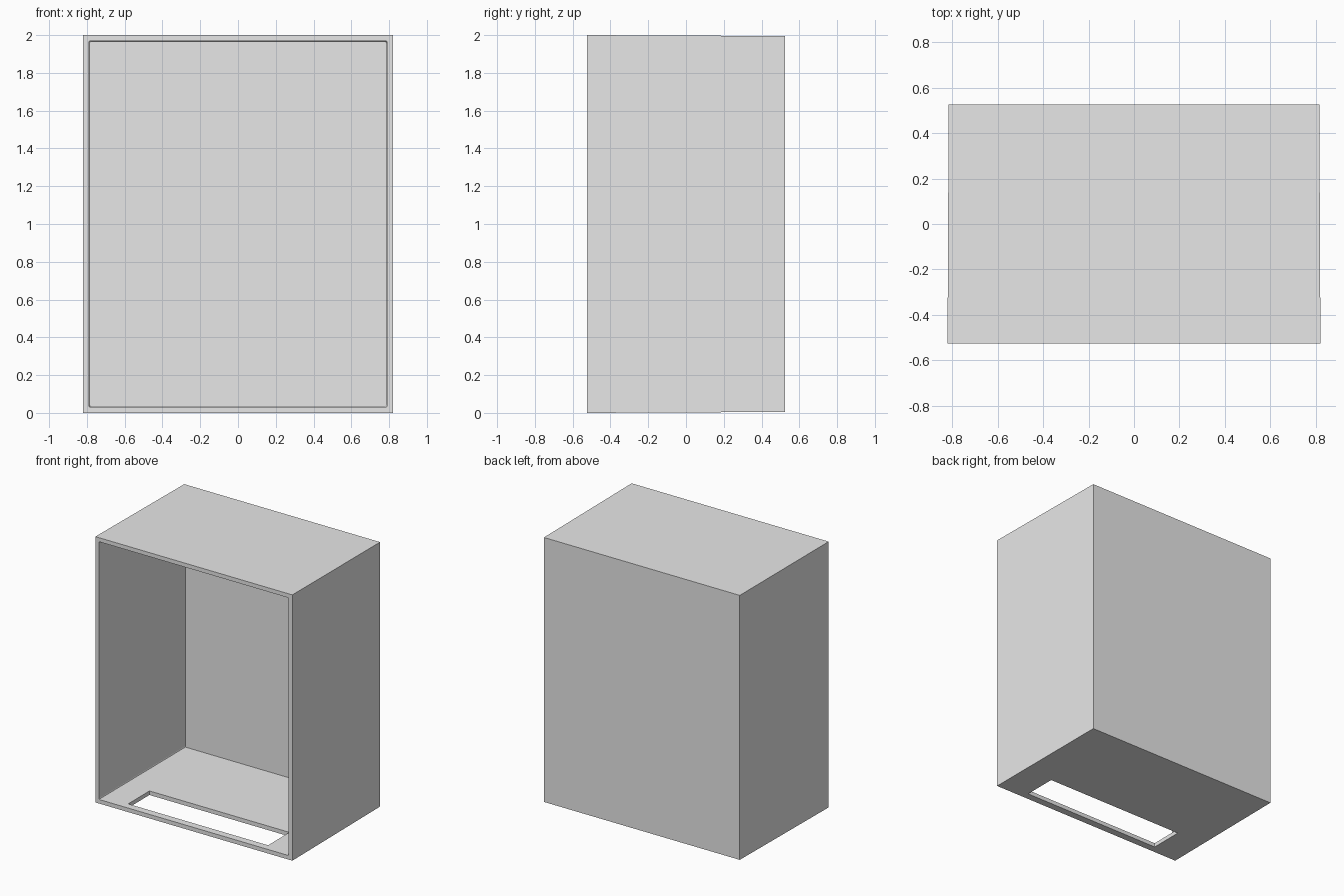
import bpy
import bmesh

if "Cube" in bpy.data.objects:
    bpy.data.objects.remove(bpy.data.objects["Cube"])

grey = bpy.data.materials.new("light_grey")
grey.use_nodes = True
grey.diffuse_color = (0.8, 0.8, 0.8, 1)
grey.node_tree.nodes["Principled BSDF"].inputs["Base Color"].default_value = (0.8, 0.8, 0.8, 1)


def block(name, x, y, z, draft=0.0, corner=0.0):
    """Box over three ranges; draft pulls the rear end inwards, corner rounds the depth edges."""
    bm = bmesh.new()
    bmesh.ops.create_cube(bm, size=1)
    for v in bm.verts:
        rear = v.co.y > 0
        for axis, (low, high) in enumerate((x, y, z)):
            pull = draft if rear and axis != 1 else 0
            v.co[axis] = high - pull if v.co[axis] > 0 else low + pull
    if corner:
        depth_edges = [e for e in bm.edges if abs(e.verts[0].co.y - e.verts[1].co.y) > 0.5]
        bmesh.ops.bevel(bm, geom=depth_edges, offset=corner, segments=2,
                        profile=0.5, affect='EDGES')
    mesh = bpy.data.meshes.new(name)
    bm.to_mesh(mesh)
    bm.free()
    mesh.materials.append(grey)
    obj = bpy.data.objects.new(name, mesh)
    bpy.context.collection.objects.link(obj)
    return obj


# Outer casing, slightly narrower at the rear
casing = block("casing", (-0.82, 0.82), (-0.525, 0.525), (0, 2), draft=0.005)

# Hollow open to the front, and the long slot through the floor
hollow = block("hollow_cutter", (-0.79, 0.79), (-0.6, 0.495), (0.03, 1.97),
               draft=0.006, corner=0.008)
slot = block("slot_cutter", (-0.585, 0.58), (-0.47, -0.218), (-0.1, 0.2))

for cutter in (hollow, slot):
    cutter.hide_render = True
    cut = casing.modifiers.new(cutter.name, 'BOOLEAN')
    cut.operation = 'DIFFERENCE'
    cut.solver = 'EXACT'
    cut.object = cutter

# Apply the cuts and drop the cutters
bpy.context.view_layer.objects.active = casing
for name in [m.name for m in casing.modifiers]:
    bpy.ops.object.modifier_apply(modifier=name)
for cutter in (hollow, slot):
    bpy.data.objects.remove(cutter)
